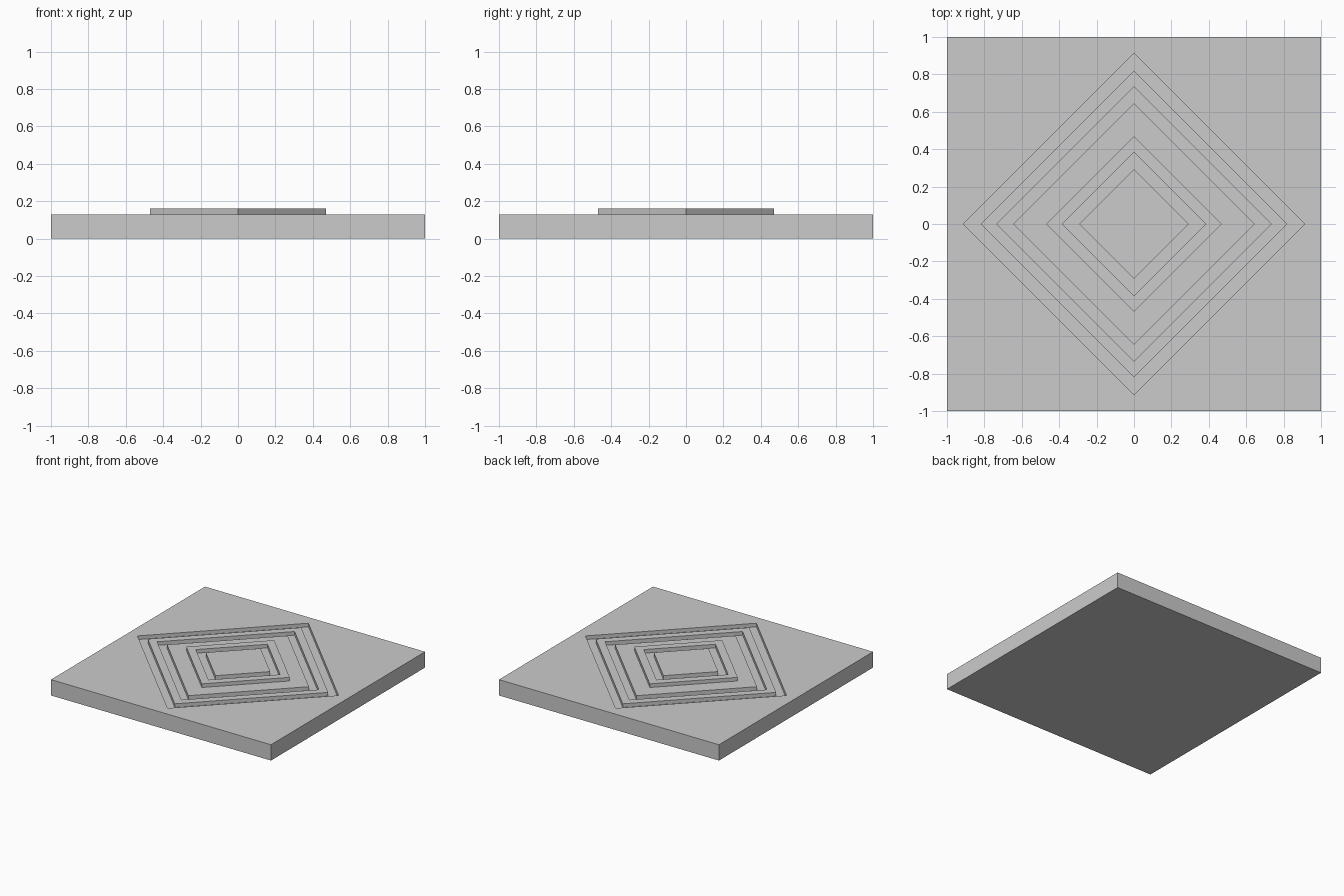
import bpy, bmesh, math

if "Cube" in bpy.data.objects:
    bpy.data.objects.remove(bpy.data.objects["Cube"])

TOP, LOW, HIGH = 0.13, 0.10, 0.16

# Diamond profile from outside to centre: (corner radius, height)
PROFILE = [
    (0.914, TOP), (0.914, LOW), (0.82, LOW), (0.82, TOP),       # outer groove
    (0.735, TOP), (0.735, LOW), (0.645, LOW), (0.645, TOP),     # inner groove
    (0.47, TOP), (0.47, HIGH), (0.383, HIGH), (0.383, TOP),     # raised frame
    (0.293, TOP), (0.293, HIGH),                                # centre block
]

bm = bmesh.new()


def loop(radius, z, turn):
    """Four corners at the given radius, starting at angle turn."""
    return [bm.verts.new((radius * math.cos(turn + i * math.pi / 2),
                          radius * math.sin(turn + i * math.pi / 2), z))
            for i in range(4)]


def bridge(a, b):
    for i in range(4):
        j = (i + 1) % 4
        bm.faces.new((a[i], a[j], b[j], b[i]))


# Square slab: underside and side walls
bottom = loop(math.sqrt(2), 0, math.pi / 4)
top = loop(math.sqrt(2), TOP, math.pi / 4)
bm.faces.new(bottom[::-1])
bridge(bottom, top)

# Concentric diamond rings
rings = [loop(r, z, 0) for r, z in PROFILE]
for outer, inner in zip(rings, rings[1:]):
    bridge(outer, inner)
bm.faces.new(rings[-1])

# Flat surround joining the square rim to the outermost diamond
d = rings[0]
for i in range(4):
    j = (i + 1) % 4
    bm.faces.new((top[i], d[j], d[i]))
    bm.faces.new((top[i], top[j], d[j]))

bmesh.ops.recalc_face_normals(bm, faces=bm.faces)
mesh = bpy.data.meshes.new("diamond_tile")
bm.to_mesh(mesh)
bm.free()
bpy.context.collection.objects.link(bpy.data.objects.new("diamond_tile", mesh))
